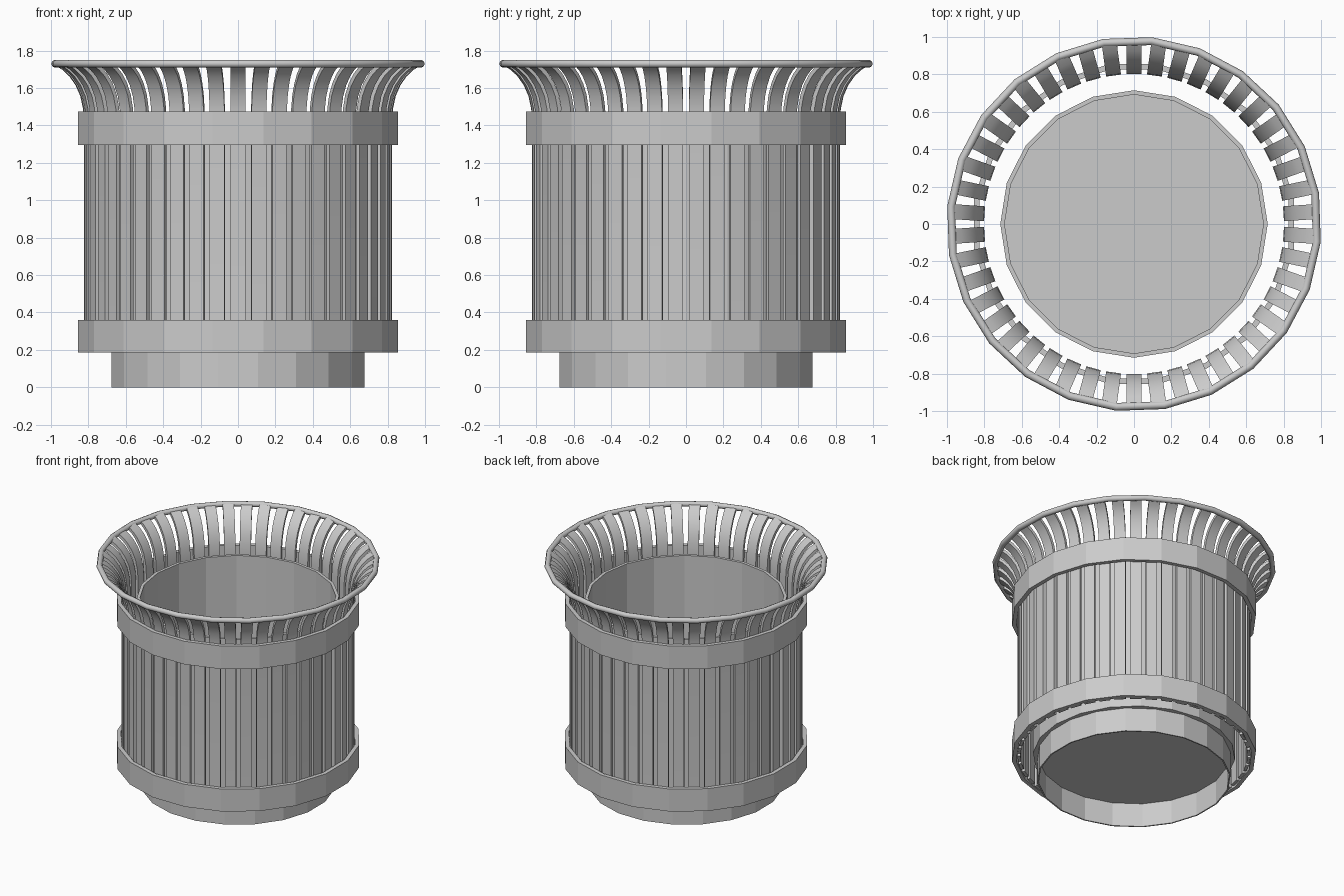
import bpy, bmesh
from math import sin, cos, pi, radians
from mathutils import Matrix, Vector

old = bpy.data.objects.get("Cube")
if old:
    bpy.data.objects.remove(old, do_unlink=True)

grey = bpy.data.materials.new("painted_grey")
grey.use_nodes = True
grey.diffuse_color = (0.6, 0.6, 0.6, 1)
grey.node_tree.nodes["Principled BSDF"].inputs["Base Color"].default_value = (0.6, 0.6, 0.6, 1)


def finish(name, bm):
    bmesh.ops.remove_doubles(bm, verts=bm.verts, dist=1e-5)
    bmesh.ops.recalc_face_normals(bm, faces=bm.faces)
    mesh = bpy.data.meshes.new(name)
    bm.to_mesh(mesh)
    bm.free()
    mesh.materials.append(grey)
    obj = bpy.data.objects.new(name, mesh)
    bpy.context.collection.objects.link(obj)
    return obj


def smooth(obj, angle):
    bpy.ops.object.select_all(action='DESELECT')
    obj.select_set(True)
    bpy.context.view_layer.objects.active = obj
    bpy.ops.object.shade_smooth_by_angle(angle=radians(angle))


def lathe(name, profile, sides, turn=0.0):
    """Spin a closed (radius, height) outline around z."""
    bm = bmesh.new()
    rings = []
    for i in range(sides):
        a = radians(turn) + 2 * pi * i / sides
        rings.append([bm.verts.new((r * cos(a), r * sin(a), z)) for r, z in profile])
    n = len(profile)
    for i in range(sides):
        a, b = rings[i], rings[(i + 1) % sides]
        for j in range(n):
            k = (j + 1) % n
            if profile[j][0] == 0 and profile[k][0] == 0:
                continue
            if profile[j][0] == 0:
                bm.faces.new((a[j], a[k], b[k]))
            elif profile[k][0] == 0:
                bm.faces.new((a[j], a[k], b[j]))
            else:
                bm.faces.new((a[j], a[k], b[k], b[j]))
    loose = [v for v in bm.verts if not v.link_faces]
    bmesh.ops.delete(bm, geom=loose, context='VERTS')
    return finish(name, bm)


# Inner bin with a floor
lathe("inner_bin", [(0, 0.2), (0.692, 0.2), (0.692, 1.46), (0.715, 1.46),
                    (0.715, 0.185), (0, 0.185)], 20)

# Hollow foot ring below the bin
lathe("base_ring", [(0.685, 0.185), (0.685, 0), (0.675, 0), (0.675, 0.185)], 20, 9)

# Two bands around the slats
for name, low, high in (("lower_band", 0.185, 0.36), ("upper_band", 1.295, 1.475)):
    lathe(name, [(0.835, low), (0.865, low), (0.865, high), (0.835, high)], 20, 9)

# Round rim on top of the flare
tube = [(0.982 + 0.021 * cos(t * pi / 4), 1.73 + 0.021 * sin(t * pi / 4)) for t in range(8)]
smooth(lathe("top_rim", tube, 24, 9.5), 50)

# Upright slats that curve outward at the top
path = [Vector(p) for p in ((0.812, 0.19), (0.812, 1.42), (0.817, 1.49), (0.832, 1.56),
                            (0.858, 1.62), (0.893, 1.67), (0.93, 1.705), (0.97, 1.73))]
thick, width, count = 0.022, 0.08, 46
inner, outer = [], []
for i, p in enumerate(path):
    d = (path[min(i + 1, len(path) - 1)] - path[max(i - 1, 0)]).normalized()
    side = Vector((d.y, -d.x)) * thick / 2
    outer.append(p + side)
    inner.append(p - side)
bm = bmesh.new()
for s in range(count):
    turn = Matrix.Rotation(-pi / 2 + 2 * pi * s / count, 3, 'Z')
    rows = []
    for o, n in zip(outer, inner):
        corners = ((o, -1), (o, 1), (n, 1), (n, -1))
        rows.append([bm.verts.new(turn @ Vector((p.x, w * width / 2, p.y))) for p, w in corners])
    for a, b in zip(rows, rows[1:]):
        for j in range(4):
            k = (j + 1) % 4
            bm.faces.new((a[j], a[k], b[k], b[j]))
    bm.faces.new(rows[0])
    bm.faces.new(rows[-1])
smooth(finish("slats", bm), 30)
